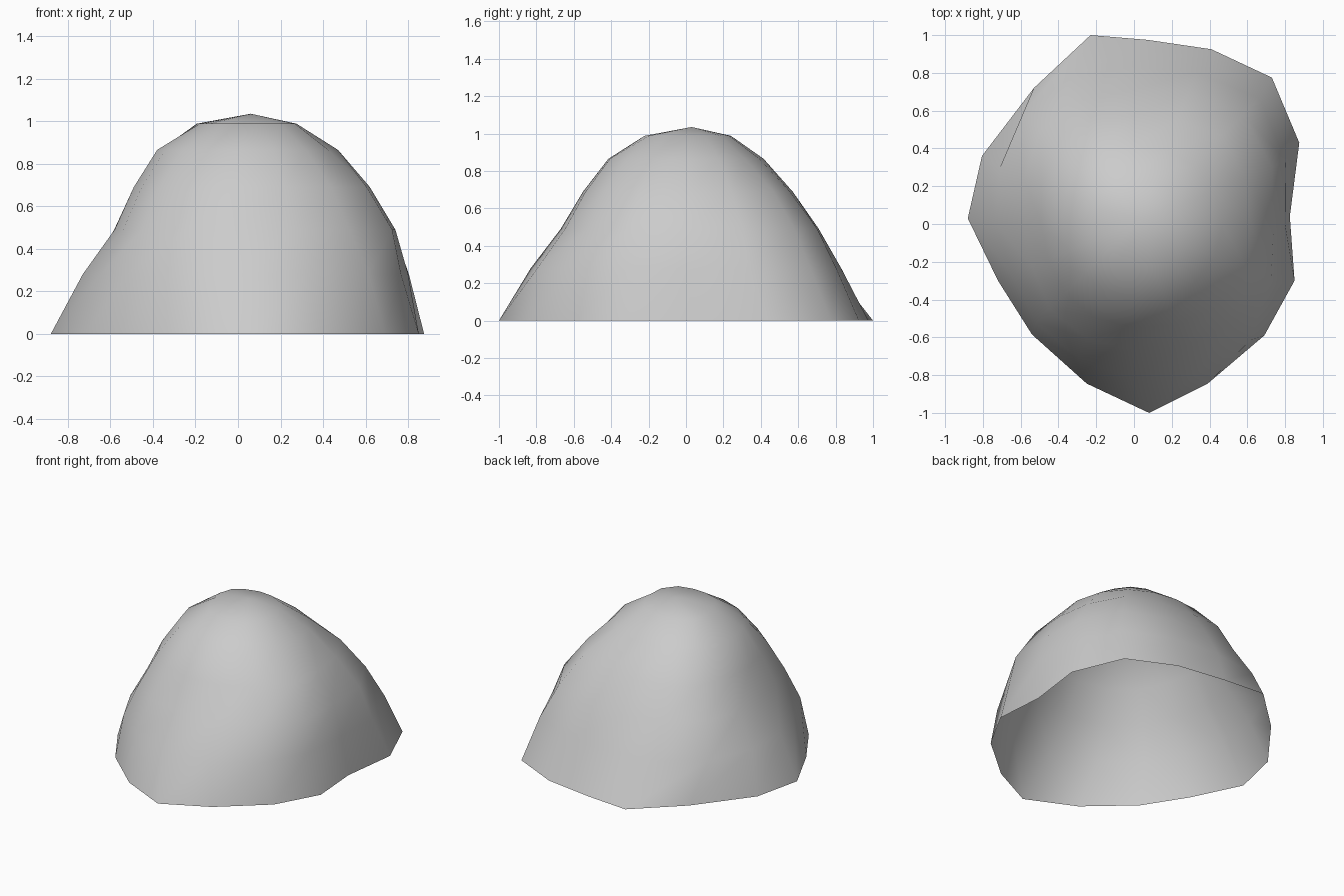
import bpy, bmesh
from math import cos, sin, pi

# Irregular ground outline, counter-clockwise from +x
base = [(.825, .04), (.875, .43), (.73, .775), (.41, .925), (.07, .975), (-.23, 1.0),
        (-.53, .72), (-.805, .36), (-.88, .03), (-.72, -.30), (-.54, -.585), (-.25, -.845),
        (.08, -1.0), (.39, -.845), (.69, -.59), (.85, -.30)]

# Upper rings: height and radius every 22.5 degrees from +x
rings = [(.28, [.80, .87, .94, .87, .83, .845, .83, .77, .73, .70, .735, .77, .83, .86, .87, .83]),
         (.49, [.74, .79, .82, .76, .71, .71, .70, .63, .58, .585, .635, .655, .67, .70, .74, .785]),
         (.69, [.62, .635, .66, .60, .57, .60, .575, .53, .49, .49, .52, .535, .55, .58, .62, .655]),
         (.865, [.47, .46, .445, .425, .415, .43, .42, .395, .38, .37, .375, .39, .415, .44, .45, .46]),
         (.988, [.275, .27, .265, .25, .24, .235, .235, .21, .18, .175, .19, .21, .215, .24, .28, .29])]
apex = (.06, .03, 1.035)

# Open-bottomed rocky dome
bm = bmesh.new()
loops = [[bm.verts.new((x, y, 0)) for x, y in base]]
for z, radii in rings:
    loops.append([bm.verts.new((r * cos(i * pi / 8), r * sin(i * pi / 8), z))
                  for i, r in enumerate(radii)])
top = bm.verts.new(apex)

for low, high in zip(loops, loops[1:]):
    for i in range(16):
        j = (i + 1) % 16
        bm.faces.new((low[i], low[j], high[j], high[i]))
for i in range(16):
    bm.faces.new((loops[-1][i], loops[-1][(i + 1) % 16], top))
for f in bm.faces:
    f.smooth = True

mesh = bpy.data.meshes.new("rock_mound")
bm.to_mesh(mesh)
bm.free()
bpy.context.collection.objects.link(bpy.data.objects.new("rock_mound", mesh))
